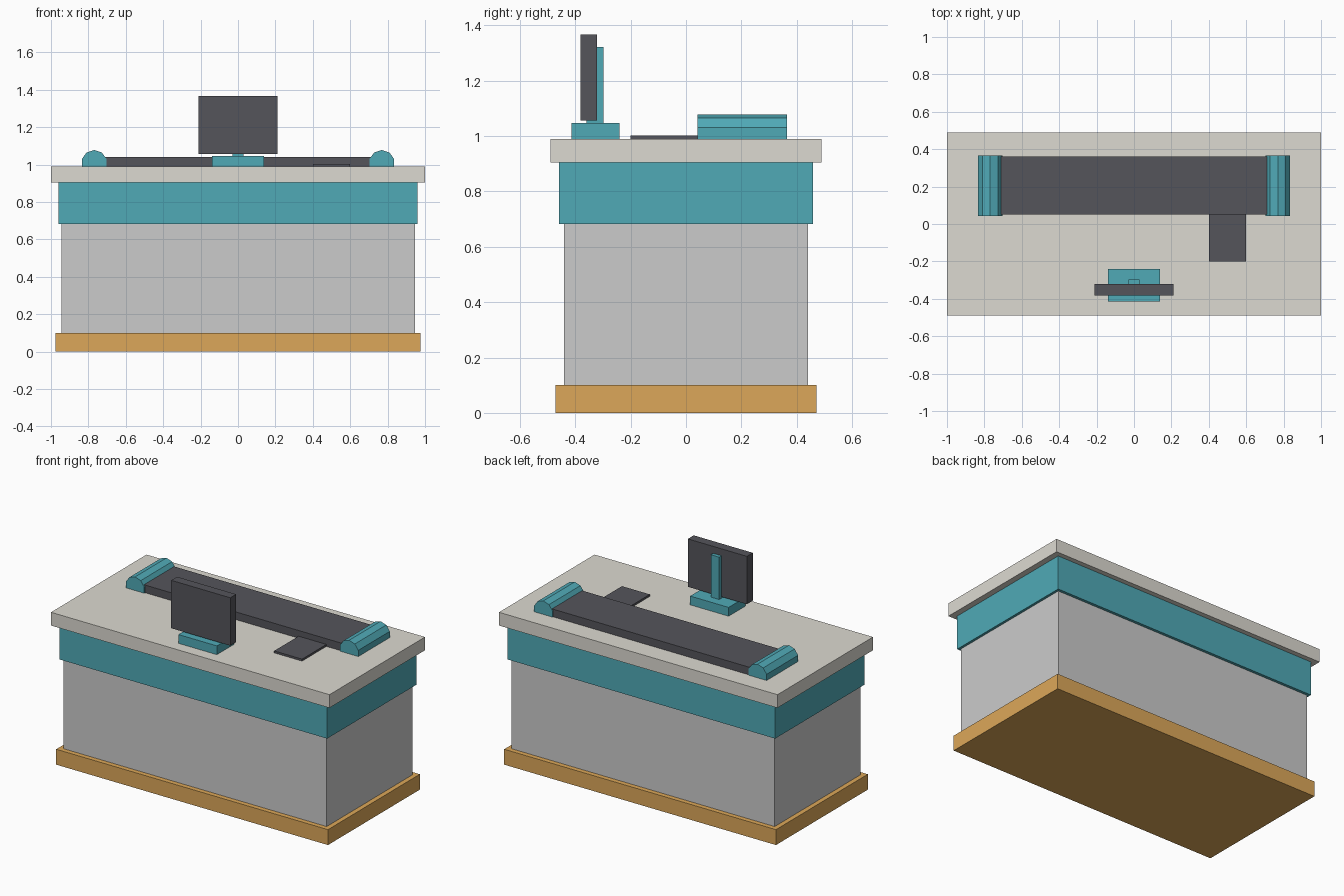
import bpy, bmesh, math
from mathutils import Matrix

if "Cube" in bpy.data.objects:
    bpy.data.objects.remove(bpy.data.objects["Cube"])


def material(name, rgb):
    m = bpy.data.materials.new(name)
    m.diffuse_color = (*rgb, 1.0)
    m.use_nodes = True
    m.node_tree.nodes["Principled BSDF"].inputs["Base Color"].default_value = m.diffuse_color
    return m


TEAL = material("teal", (0.08, 0.40, 0.47))
WOOD = material("ochre", (0.72, 0.39, 0.10))
DARK = material("charcoal", (0.09, 0.09, 0.105))
STONE = material("warm_white", (0.72, 0.70, 0.64))
PANEL = material("pale_grey", (0.69, 0.69, 0.66))


def finish(name, bm, mat):
    mesh = bpy.data.meshes.new(name)
    bm.to_mesh(mesh)
    bm.free()
    mesh.materials.append(mat)
    ob = bpy.data.objects.new(name, mesh)
    bpy.context.collection.objects.link(ob)
    return ob


def box(name, x, y, z, mat):
    """Box from (min, max) ranges on each axis."""
    bm = bmesh.new()
    bmesh.ops.create_cube(bm, size=1)
    bmesh.ops.scale(bm, vec=[r[1] - r[0] for r in (x, y, z)], verts=bm.verts)
    ob = finish(name, bm, mat)
    ob.location = [(r[0] + r[1]) / 2 for r in (x, y, z)]
    return ob


def roller(name, x, y, z, radius, mat):
    """Ten-sided cylinder along y with one edge at the very top."""
    bm = bmesh.new()
    turn = Matrix.Rotation(math.pi / 2, 4, 'X')
    bmesh.ops.create_cone(bm, cap_ends=True, segments=10, radius1=radius,
                          radius2=radius, depth=y[1] - y[0], matrix=turn)
    # put a vertex row at the top
    top = max(bm.verts, key=lambda v: v.co.z).co
    spin = Matrix.Rotation(-math.atan2(top.x, top.z), 3, 'Y')
    bmesh.ops.rotate(bm, matrix=spin, verts=bm.verts)
    ob = finish(name, bm, mat)
    ob.location = (x, (y[0] + y[1]) / 2, z)
    return ob


# Counter body, stacked from the floor up
box("plinth", (-0.976, 0.976), (-0.471, 0.471), (0, 0.10), WOOD)
box("counter_body", (-0.945, 0.945), (-0.44, 0.44), (0.01, 0.70), PANEL)
box("fascia_band", (-0.961, 0.961), (-0.458, 0.458), (0.682, 0.91), TEAL)
box("countertop", (-1, 1), (-0.49, 0.49), (0.904, 0.99), STONE)

# Conveyor belt and end rollers
box("conveyor_belt", (-0.76, 0.76), (0.05, 0.36), (0.98, 1.04), DARK)
for side, s in (("left", -1), ("right", 1)):
    roller(side + "_roller", s * 0.769, (0.042, 0.365), 1.009, 0.069, TEAL)

# Scanner plate beside the belt
box("scanner_plate", (0.40, 0.60), (-0.20, 0.05), (0.985, 1.003), DARK)

# Monitor on its stand
box("stand_foot", (-0.138, 0.138), (-0.414, -0.24), (0.985, 1.047), TEAL)
box("stand_post", (-0.03, 0.03), (-0.36, -0.298), (1.04, 1.322), TEAL)
box("monitor", (-0.212, 0.212), (-0.382, -0.322), (1.056, 1.367), DARK)
